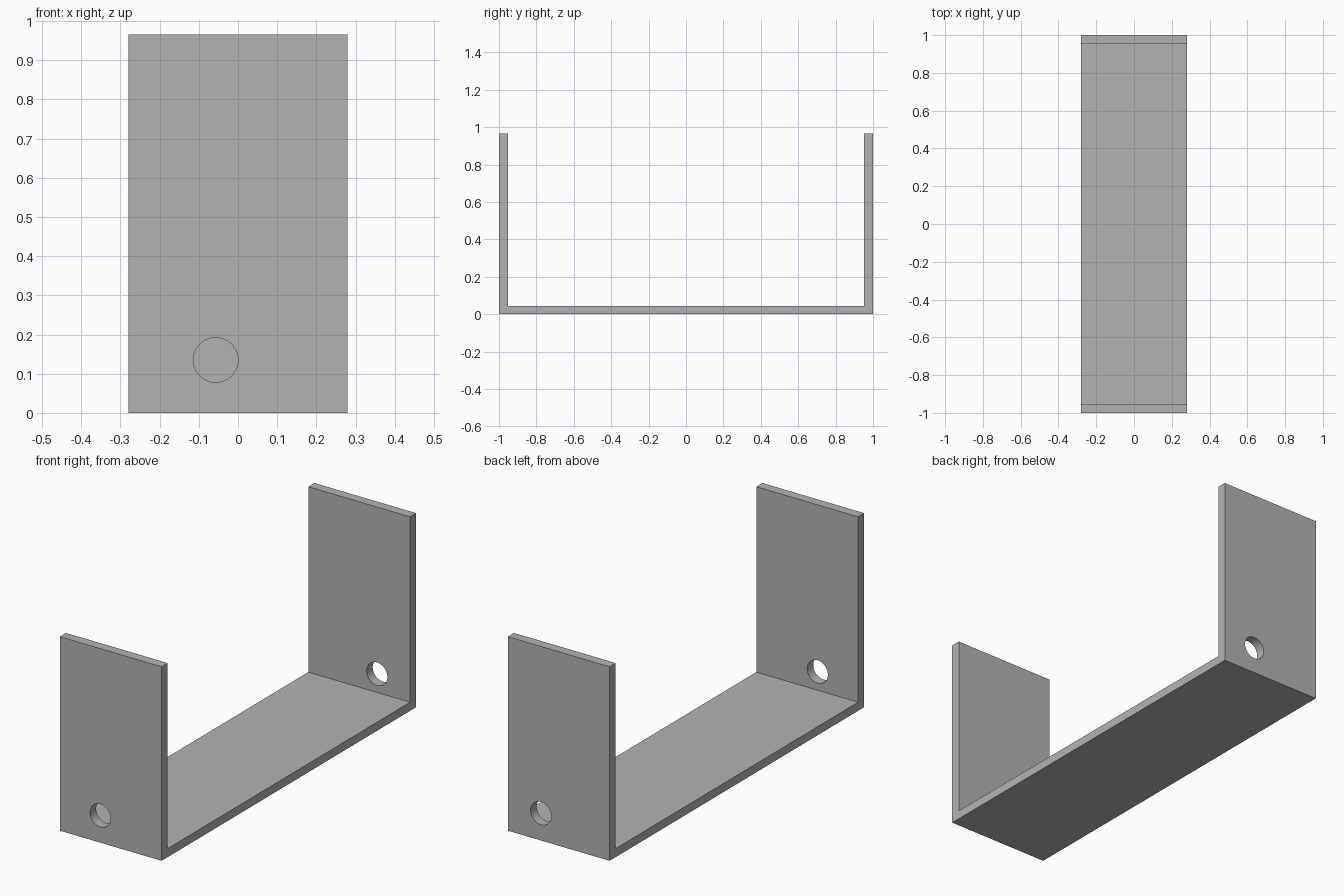
import bpy, bmesh, math
from mathutils import Matrix, Vector

cube = bpy.data.objects.get("Cube")
if cube:
    bpy.data.objects.remove(cube, do_unlink=True)

HALF_W, HALF_L, HEIGHT = 0.28, 1.0, 0.965
WALL, FLOOR = 0.048, 0.043
HOLE_R, HOLE_Z = 0.057, 0.135

grey = bpy.data.materials.new("plain grey")
grey.use_nodes = True
colour = (0.45, 0.45, 0.45, 1)
grey.diffuse_color = colour
grey.node_tree.nodes["Principled BSDF"].inputs["Base Color"].default_value = colour


def add_object(name, bm):
    bmesh.ops.recalc_face_normals(bm, faces=bm.faces)
    mesh = bpy.data.meshes.new(name)
    bm.to_mesh(mesh)
    bm.free()
    mesh.materials.append(grey)
    obj = bpy.data.objects.new(name, mesh)
    bpy.context.collection.objects.link(obj)
    return obj


# U-shaped bracket: side profile extruded across the width
inner = HALF_L - WALL
profile = [(-HALF_L, 0), (HALF_L, 0), (HALF_L, HEIGHT), (inner, HEIGHT),
           (inner, FLOOR), (-inner, FLOOR), (-inner, HEIGHT), (-HALF_L, HEIGHT)]
bm = bmesh.new()
face = bm.faces.new([bm.verts.new((-HALF_W, y, z)) for y, z in profile])
extruded = bmesh.ops.extrude_face_region(bm, geom=[face])["geom"]
bmesh.ops.translate(bm, vec=(2 * HALF_W, 0, 0),
                    verts=[v for v in extruded if isinstance(v, bmesh.types.BMVert)])
bracket = add_object("bracket", bm)


# Round hole through each upright, offset from one another
def drill(name, x, y):
    bm = bmesh.new()
    place = Matrix.Translation(Vector((x, y, HOLE_Z))) @ Matrix.Rotation(math.pi / 2, 4, "X")
    bmesh.ops.create_cone(bm, cap_ends=True, segments=64, radius1=HOLE_R,
                          radius2=HOLE_R, depth=4 * WALL, matrix=place)
    cutter = add_object(name, bm)
    cutter.hide_render = True
    cutter.hide_set(True)
    cut = bracket.modifiers.new(name, "BOOLEAN")
    cut.operation = "DIFFERENCE"
    cut.solver = "EXACT"
    cut.object = cutter


drill("front_hole_cutter", -0.057, -HALF_L + WALL / 2)
drill("back_hole_cutter", 0.098, HALF_L - WALL / 2)

# Smooth hole walls, keep the plate edges sharp
bpy.ops.object.select_all(action="DESELECT")
bpy.context.view_layer.objects.active = bracket
bracket.select_set(True)
for modifier in list(bracket.modifiers):
    bpy.ops.object.modifier_apply(modifier=modifier.name)
bpy.ops.object.shade_smooth_by_angle(angle=math.radians(30))
for obj in [o for o in bpy.data.objects if o.name.endswith("_hole_cutter")]:
    bpy.data.objects.remove(obj, do_unlink=True)
